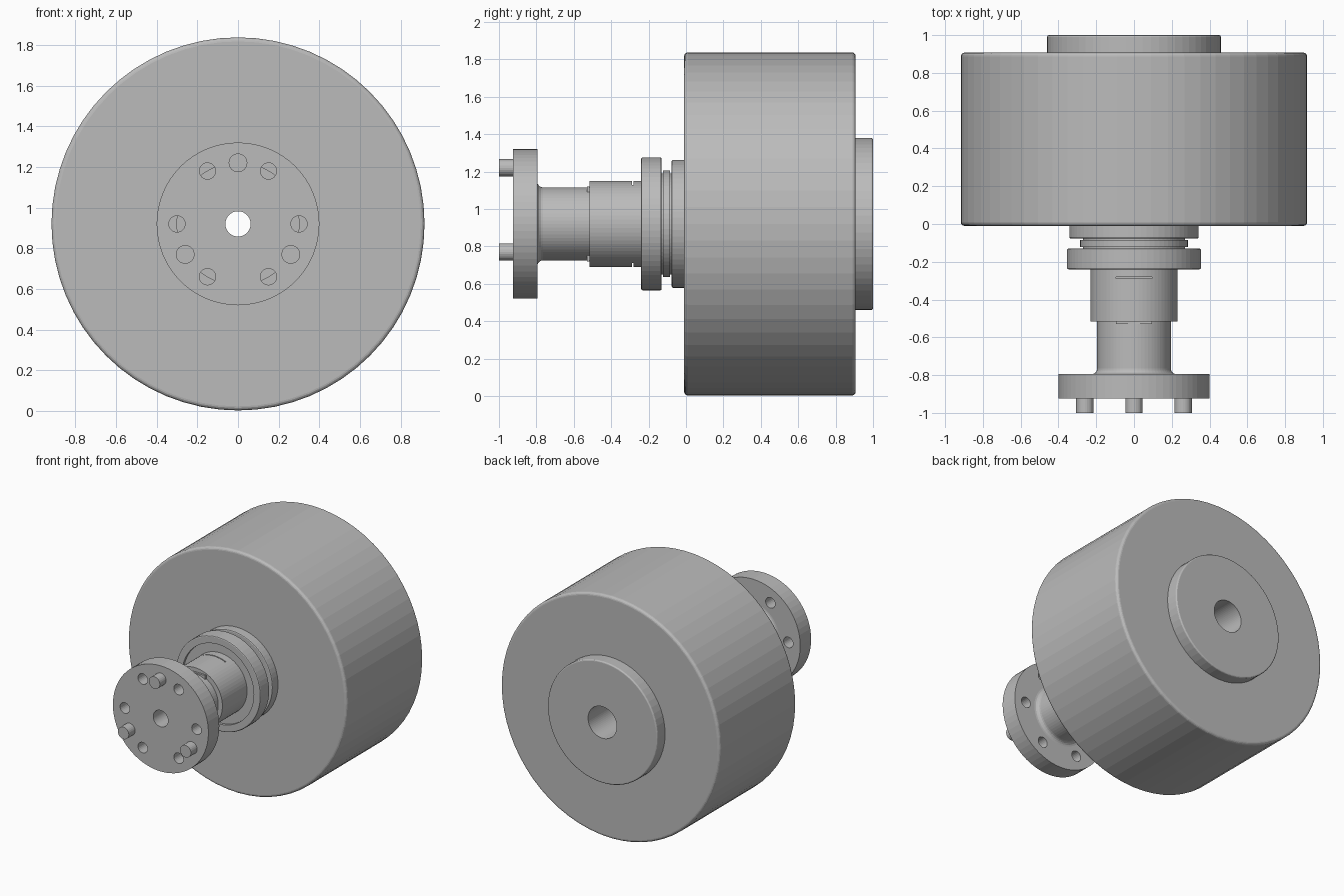
import bpy, bmesh, math
from mathutils import Matrix

if "Cube" in bpy.data.objects:
    bpy.data.objects.remove(bpy.data.objects["Cube"])

CZ = 0.92  # height of the shared axis
grey = bpy.data.materials.new("plain grey")
grey.diffuse_color = (0.5, 0.5, 0.5, 1)
grey.use_nodes = True
grey.node_tree.nodes["Principled BSDF"].inputs["Base Color"].default_value = grey.diffuse_color


def finish(bm, name):
    bmesh.ops.recalc_face_normals(bm, faces=bm.faces)
    me = bpy.data.meshes.new(name)
    bm.to_mesh(me)
    bm.free()
    me.materials.append(grey)
    ob = bpy.data.objects.new(name, me)
    bpy.context.collection.objects.link(ob)
    return ob


def lathe(name, profile, seg=64, smooth=False):
    """Spin a closed (radius, y) outline around the y axis."""
    bm = bmesh.new()
    rings = []
    for i in range(seg):
        a = 2 * math.pi * i / seg
        rings.append([bm.verts.new((r * math.sin(a), y, CZ + r * math.cos(a)))
                      for r, y in profile])
    n = len(profile)
    for i in range(seg):
        p, q = rings[i], rings[(i + 1) % seg]
        for j in range(n):
            k = (j + 1) % n
            bm.faces.new((p[j], p[k], q[k], q[j]))
    ob = finish(bm, name)
    if smooth:
        bpy.context.view_layer.objects.active = ob
        ob.select_set(True)
        bpy.ops.object.shade_smooth_by_angle(angle=math.radians(30))
        ob.select_set(False)
    return ob


def arc(cr, cy, rad, a0, a1, n=4):
    """Quarter-round points for bevels and fillets."""
    return [(cr + rad * math.cos(math.radians(a0 + (a1 - a0) * i / n)),
             cy + rad * math.sin(math.radians(a0 + (a1 - a0) * i / n)))
            for i in range(n + 1)]


def rod(bm, x, z, r, y0, y1, seg=24):
    m = Matrix.Translation((x, (y0 + y1) / 2, z)) @ Matrix.Rotation(math.pi / 2, 4, 'X')
    bmesh.ops.create_cone(bm, cap_ends=True, segments=seg, radius1=r, radius2=r,
                          depth=y1 - y0, matrix=m)


def box(bm, x, y, z, sx, sy, sz):
    m = Matrix.Translation((x, y, z)) @ Matrix.Diagonal((sx, sy, sz, 1))
    bmesh.ops.create_cube(bm, size=1, matrix=m)


# Wheel drum with rounded rims and a raised rear boss, bored through
lathe("drum",
      [(0.12, -0.01)] + arc(0.897, 0.01, 0.02, -90, 0)
      + arc(0.897, 0.887, 0.02, 0, 90) + [(0.46, 0.907)]
      + arc(0.45, 0.99, 0.01, 0, 90) + [(0.12, 1.0)])

# Bearing: lipped front ring, grooved middle, rear ring
lathe("bearing",
      [(0.20, -0.22), (0.30, -0.22), (0.30, -0.24)]
      + arc(0.347, -0.232, 0.008, -90, 0, 2) + arc(0.347, -0.138, 0.008, 0, 90, 2)
      + [(0.27, -0.13), (0.27, -0.122), (0.285, -0.122), (0.285, -0.085),
         (0.27, -0.085), (0.27, -0.077)]
      + arc(0.334, -0.069, 0.008, -90, 0, 2) + [(0.342, -0.005), (0.20, -0.005)])

# Spindle: flange, filleted neck and thicker sleeve
spindle = lathe("flanged_spindle",
                [(0.062, -0.925), (0.40, -0.925), (0.40, -0.795)]
                + arc(0.225, -0.765, 0.03, 270, 180)
                + [(0.195, -0.515), (0.23, -0.515), (0.23, -0.10),
                   (0.062, -0.10)])

# Six through holes in the flange and two thin slits in the sleeve
bm = bmesh.new()
for i in range(6):
    a = math.radians(60 * i)
    rod(bm, 0.30 * math.cos(a), CZ + 0.30 * math.sin(a), 0.04, -1.0, -0.70)
for s in (1, -1):
    box(bm, 0, -0.284, CZ + s * 0.23, 0.19, 0.008, 0.06)
cutter = finish(bm, "hole_cutter")
cutter.hide_render = True
cutter.hide_viewport = True
mod = spindle.modifiers.new("holes", 'BOOLEAN')
mod.object = cutter
mod.operation = 'DIFFERENCE'
mod.solver = 'EXACT'

# Three drive pins on the flange face
bm = bmesh.new()
for deg in (90, 210, 330):
    a = math.radians(deg)
    rod(bm, 0.30 * math.cos(a), CZ + 0.30 * math.sin(a), 0.046, -1.0, -0.90)
finish(bm, "drive_pins")

# Keys showing just ahead of the sleeve, above and below
bm = bmesh.new()
for s in (1, -1):
    box(bm, 0, -0.50, CZ + s * 0.185, 0.19, 0.06, 0.03)
finish(bm, "sleeve_keys")
